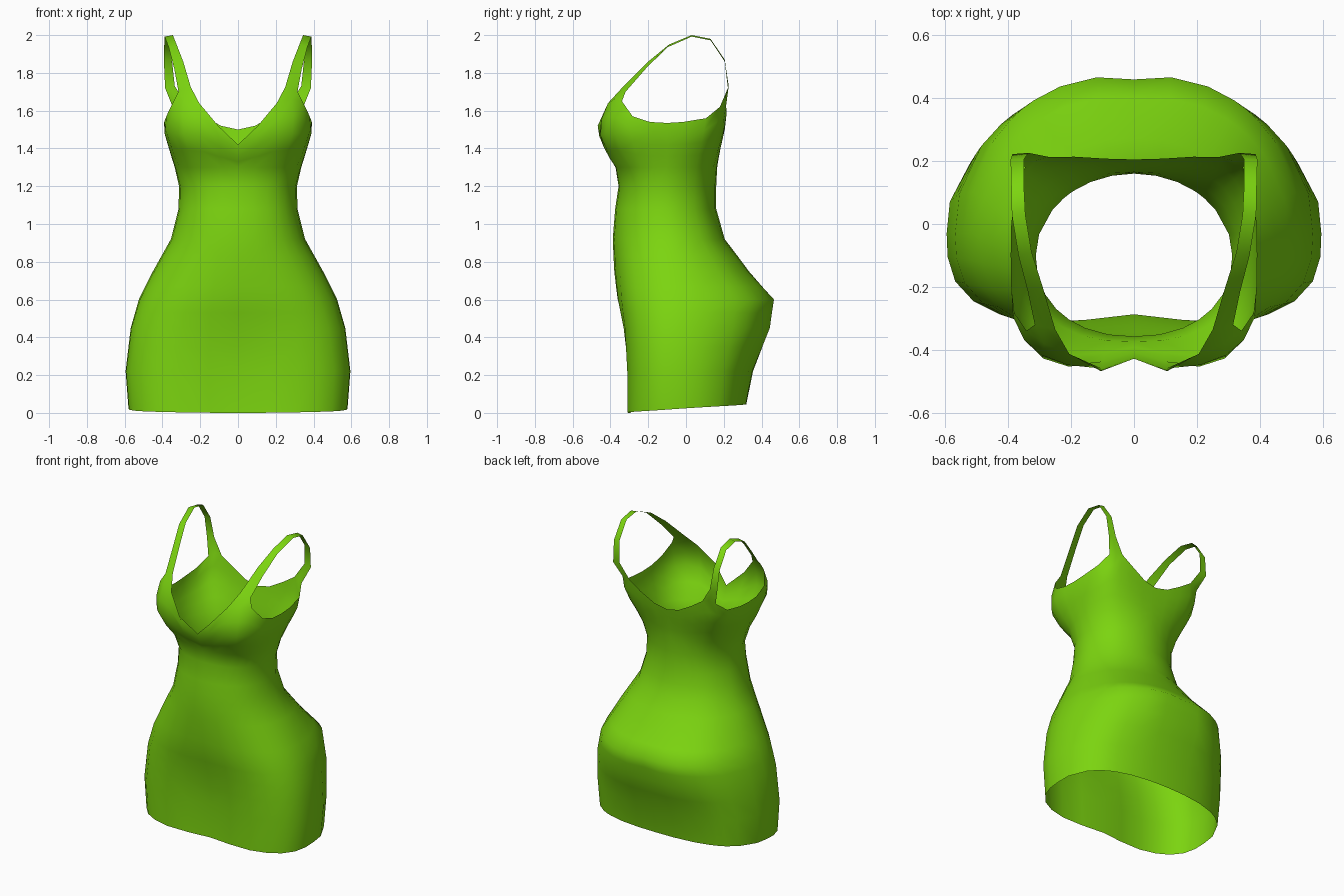
import bpy, bmesh, math

if "Cube" in bpy.data.objects:
    bpy.data.objects.remove(bpy.data.objects["Cube"])

# Body sections: z, half width, front y, back y, y of widest point, front and back squareness
SECTIONS = [
    (0.00, .578, -.33, .31, -.03, 3.0, 2.6),
    (0.22, .595, -.33, .355, -.03, 3.0, 2.4),
    (0.45, .568, -.345, .455, -.03, 2.8, 2.2),
    (0.60, .525, -.37, .478, -.03, 2.5, 2.2),
    (0.75, .450, -.382, .335, -.05, 2.3, 2.1),
    (0.92, .355, -.388, .205, -.08, 2.2, 2.0),
    (1.08, .315, -.375, .16, -.10, 2.2, 2.0),
    (1.20, .312, -.357, .16, -.10, 2.2, 2.0),
    (1.30, .335, -.375, .165, -.10, 2.5, 2.3),
    (1.38, .360, -.43, .178, -.10, 3.0, 2.8),
    (1.50, .395, -.478, .205, -.10, 3.6, 4.0),
    (1.60, .385, -.44, .218, -.10, 4.0, 6.0),
    (1.70, .370, -.39, .225, -.10, 4.0, 6.0),
]
# Columns from front centre to back centre: angle, height of the top edge
COLUMNS = [(0, 1.42), (15, 1.52), (29, 1.64), (40, 1.66), (50, 1.65), (62, 1.57), (76, 1.54),
           (90, 1.535), (105, 1.54), (124, 1.56), (134, 1.62), (139, 1.64), (144, 1.63),
           (154, 1.575), (167, 1.52), (180, 1.50)]
# Strap edges from front to back: neck side, arm side
STRAP = [((.25, -.335, 1.725), (.315, -.32, 1.70)),
         ((.29, -.20, 1.86), (.337, -.215, 1.82)),
         ((.325, -.09, 1.95), (.367, -.10, 1.935)),
         ((.345, .03, 2.0), (.388, .03, 1.992)),
         ((.35, .13, 1.98), (.39, .13, 1.972)),
         ((.35, .205, 1.87), (.392, .205, 1.86)),
         ((.335, .226, 1.73), (.386, .222, 1.72))]


def section(z):
    for a, b in zip(SECTIONS, SECTIONS[1:]):
        if z <= b[0]:
            t = (z - a[0]) / (b[0] - a[0])
            return [p + (q - p) * t for p, q in zip(a, b)]
    return SECTIONS[-1]


def bump(v, centre, width):
    return math.exp(-((v - centre) / width) ** 2)


def body_point(deg, z):
    _, w, f, b, yc, nf, nb = section(z)
    s, c = math.sin(math.radians(deg)), math.cos(math.radians(deg))
    if deg in (0, 180):
        s = 0.0
    n, depth = (nf, yc - f) if c > 0 else (nb, b - yc)
    r = (abs(s) ** n + abs(c) ** n) ** (-1 / n)
    x, y = w * r * s, yc - depth * r * c
    if c > 0:   # hollow between the thighs and between the cups
        y += .045 * bump(x, 0, .2) * bump(z, .15, .35) + .02 * bump(x, 0, .08) * bump(z, 1.45, .1)
    else:       # dip at the centre of the seat
        y -= .025 * bump(x, 0, .09) * bump(z, .52, .15)
    return (x, y, z)


bm = bmesh.new()
# Body: fixed rows up to the bust, then rows spread to the shaped top edge
grid = []
for deg, top in COLUMNS:
    hem = .045 * (1 - math.cos(math.radians(deg))) / 2
    zs = [hem, .22, .35, .45, .53, .60, .67, .75, .83, .92, 1.0, 1.08, 1.2, 1.3]
    zs += [1.3 + (top - 1.3) * k / 4 for k in range(1, 5)]
    grid.append([bm.verts.new(body_point(deg, z)) for z in zs])
for a, b in zip(grid, grid[1:]):
    for i in range(len(a) - 1):
        bm.faces.new((a[i], b[i], b[i + 1], a[i + 1]))

# Strap: ribbon joined to the front and back peaks of the top edge
rows = [[grid[i][-1] for i in (2, 3, 4)]]
for inner, outer in STRAP:
    mid = [(p + q) / 2 for p, q in zip(inner, outer)]
    rows.append([bm.verts.new(p) for p in (inner, mid, outer)])
rows.append([grid[i][-1] for i in (12, 11, 10)])
for a, b in zip(rows, rows[1:]):
    for i in range(2):
        bm.faces.new((a[i], a[i + 1], b[i + 1], b[i]))

mesh = bpy.data.meshes.new("dress")
bm.to_mesh(mesh)
bm.free()
dress = bpy.data.objects.new("dress", mesh)
bpy.context.collection.objects.link(dress)
mesh.polygons.foreach_set("use_smooth", [True] * len(mesh.polygons))

green = bpy.data.materials.new("lime green")
green.diffuse_color = (.2, .66, .005, 1)
green.use_nodes = True
green.node_tree.nodes["Principled BSDF"].inputs["Base Color"].default_value = green.diffuse_color
mesh.materials.append(green)

# Other half
mirror = dress.modifiers.new("mirror", 'MIRROR')
mirror.use_axis[0] = True
mirror.use_clip = True
